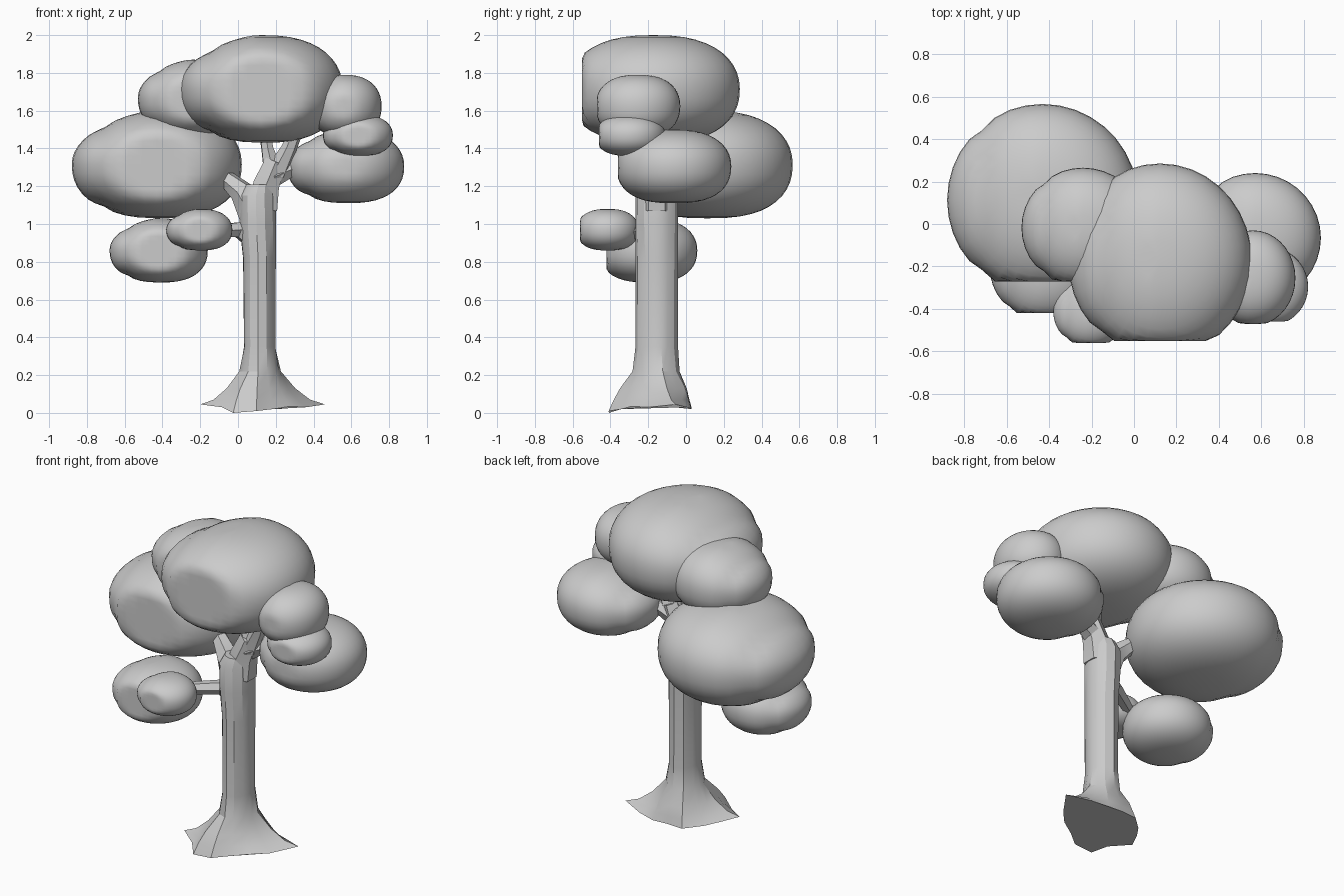
import bpy, bmesh
from math import sin, cos, radians, exp
from mathutils import Vector

if "Cube" in bpy.data.objects:
    bpy.data.objects.remove(bpy.data.objects["Cube"])


def make_object(name, bm, angle):
    bmesh.ops.recalc_face_normals(bm, faces=bm.faces)
    mesh = bpy.data.meshes.new(name)
    bm.to_mesh(mesh)
    bm.free()
    ob = bpy.data.objects.new(name, mesh)
    bpy.context.collection.objects.link(ob)
    bpy.ops.object.select_all(action='DESELECT')
    ob.select_set(True)
    bpy.context.view_layer.objects.active = ob
    bpy.ops.object.shade_smooth_by_angle(angle=radians(angle))
    return ob


def skin_rings(bm, rings):
    n = len(rings[0])
    for a, b in zip(rings, rings[1:]):
        for i in range(n):
            j = (i + 1) % n
            bm.faces.new((a[i], a[j], b[j], b[i]))


def power(v, p):
    return (1 if v >= 0 else -1) * abs(v) ** p


# Leaf clump: rounded ellipsoid, grooved and tapered at its left end, flattened at the front
def clump(name, x, y, z, front):
    centre = Vector([(a + b) / 2 for a, b in (x, y, z)])
    half = Vector([(b - a) / 2 for a, b in (x, y, z)])
    bm = bmesh.new()
    bmesh.ops.create_uvsphere(bm, u_segments=36, v_segments=22, radius=1)
    for v in bm.verts:
        top = v.co.z > 0
        r = (v.co.x ** 2 + v.co.y ** 2) ** 0.5
        f = r ** (0.82 if top else 0.76) / r if r > 1e-4 else 1
        u, w, h = v.co.x * f, v.co.y * f, power(v.co.z, 0.93 if top else 0.88)
        groove = 1 - 0.06 * exp(-((u + 0.64) / 0.1) ** 2)
        taper = 1 - 0.26 * max(0, -u - 0.1) * (1 if top else 0.3)
        v.co = centre + Vector((u * half.x, w * groove * half.y, h * groove * taper * half.z))
        v.co.y = max(v.co.y, front)
    make_object(name, bm, 50)


# Tapered faceted branch along a path
def branch(name, points, radii, sides=6):
    bm = bmesh.new()
    pts = [Vector(p) for p in points]
    rings = []
    for i, p in enumerate(pts):
        d = pts[min(i + 1, len(pts) - 1)] - pts[max(i - 1, 0)]
        q = d.to_track_quat('Z', 'Y')
        rings.append([bm.verts.new(p + q @ Vector((radii[i] * cos(radians(360 * k / sides)),
                                                   radii[i] * sin(radians(360 * k / sides)), 0)))
                      for k in range(sides)])
    skin_rings(bm, rings)
    bm.faces.new(rings[0])
    bm.faces.new(rings[-1])
    make_object(name, bm, 25)


# Trunk with flared roots: angle, reach, tip height and flare exponent (low = bulky root)
roots = [(16, .36, .045, 1), (38, .26, .03, .9), (62, .208, .02, .5), (90, .185, .025, .5),
         (120, .21, .02, .5), (155, .22, .03, .9), (178, .26, .04, 1), (197, .328, .045, 1),
         (222, .27, .03, .8), (241, .29, 0, .6), (266, .255, .01, .6), (290, .2, .02, .9),
         (320, .21, .035, 1), (350, .25, .03, 1)]
bm = bmesh.new()
rings = []
# height, flare amount, x centre, x radius, y radius
for z, flare, cx, rx, ry in [(0, 1, .115, .085, .113), (.07, .7, .115, .085, .113),
                             (.13, .4, .115, .085, .113), (.22, .11, .115, .085, .113),
                             (.35, 0, .115, .083, .113), (.82, 0, .114, .087, .113),
                             (1.0, 0, .105, .098, .113), (1.15, 0, .103, .097, .112),
                             (1.21, 0, .115, .075, .09)]:
    ring = []
    for deg, reach, tip_z, bulk in roots:
        c, s = cos(radians(deg)), sin(radians(deg))
        base = 1 / ((c / rx) ** 2 + (s / ry) ** 2) ** 0.5
        amount = flare ** bulk if z < .2 else flare
        r = base + amount * (reach - base)
        ring.append(bm.verts.new((cx + r * c, -.155 + r * s, tip_z if flare == 1 else z)))
    rings.append(ring)
skin_rings(bm, rings)
bm.faces.new(rings[0])
bm.faces.new(rings[-1])
make_object("trunk", bm, 25)

# Branches
branch("left_branch", [(.08, -.155, 1.06), (.02, -.14, 1.17), (-.05, -.10, 1.23), (-.2, 0, 1.32)],
       [.085, .065, .048, .035])
branch("right_branch", [(.13, -.155, 1.08), (.15, -.155, 1.21), (.2, -.155, 1.33)],
       [.09, .08, .065])
branch("right_upper_branch", [(.19, -.155, 1.26), (.155, -.155, 1.40), (.13, -.16, 1.55)],
       [.06, .035, .03])
branch("right_middle_branch", [(.2, -.155, 1.27), (.27, -.17, 1.40), (.33, -.2, 1.55)],
       [.06, .042, .035])
branch("right_outer_branch", [(.18, -.155, 1.25), (.3, -.13, 1.3), (.45, -.08, 1.33)],
       [.065, .042, .035])
branch("lower_left_branch", [(.07, -.155, .93), (0, -.17, .97), (-.12, -.24, .96), (-.24, -.3, .93)],
       [.06, .045, .038, .03])

# Foliage: x, y and z extents, then the flattened front plane
clump("top_foliage", (-.31, .555), (-.63, .285), (1.43, 2.0), -.55)
clump("left_foliage", (-.88, .02), (-.34, .565), (1.03, 1.60), -.27)
clump("upper_left_foliage", (-.53, .05), (-.30, .265), (1.46, 1.87), -.27)
clump("right_foliage", (.26, .88), (-.37, .24), (1.11, 1.50), -.36)
clump("right_upper_small_foliage", (.36, .76), (-.48, -.03), (1.46, 1.79), -.47)
clump("right_lower_small_foliage", (.45, .82), (-.48, -.11), (1.36, 1.58), -.46)
clump("lower_left_foliage", (-.68, -.16), (-.46, .06), (.69, 1.03), -.42)
clump("lower_left_small_foliage", (-.38, -.03), (-.58, -.25), (.86, 1.08), -.56)
